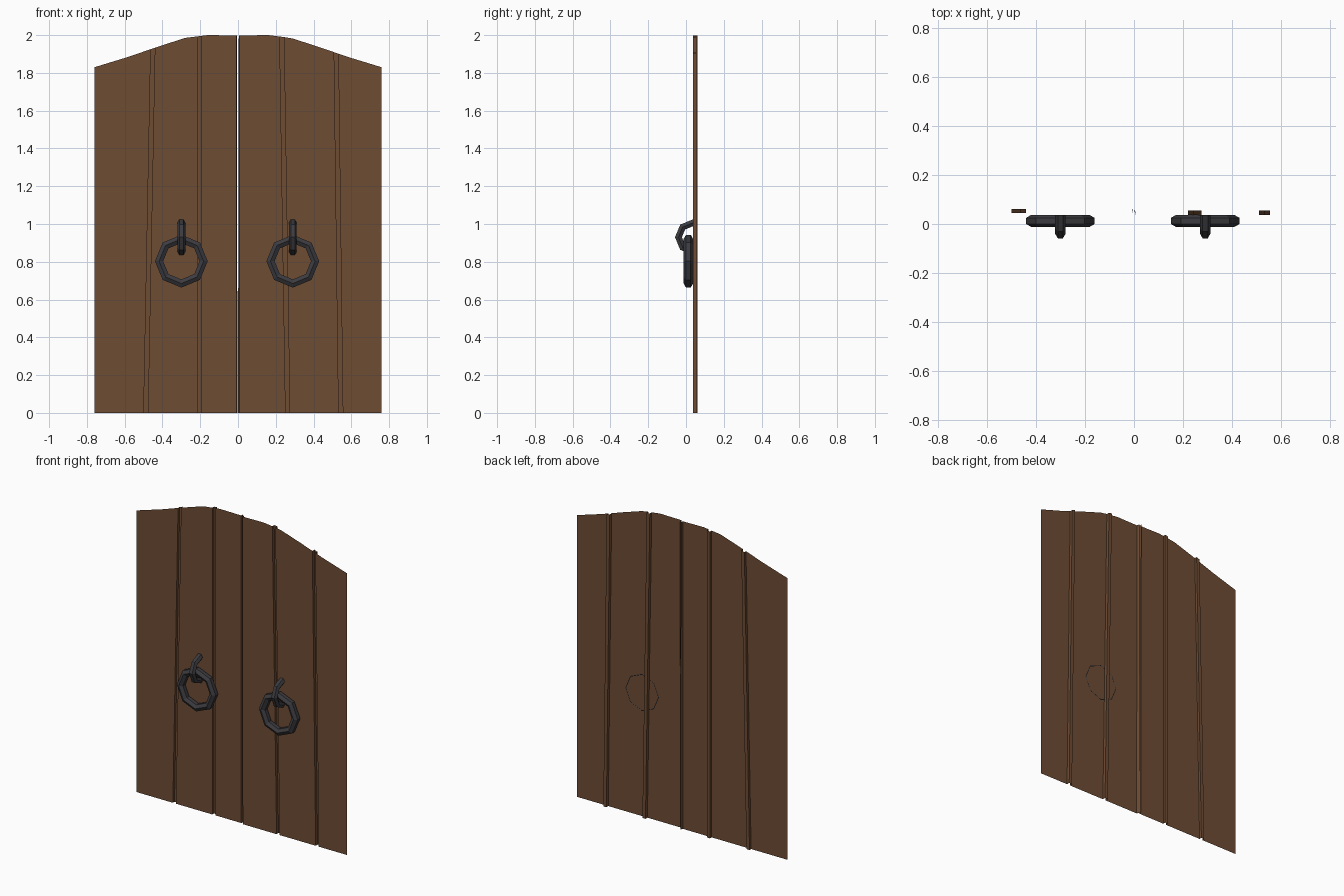
import bpy, bmesh
from math import sin, cos, pi

if "Cube" in bpy.data.objects:
    bpy.data.objects.remove(bpy.data.objects["Cube"])


def material(name, rgb):
    m = bpy.data.materials.new(name)
    m.diffuse_color = (*rgb, 1)
    m.use_nodes = True
    m.node_tree.nodes["Principled BSDF"].inputs["Base Color"].default_value = m.diffuse_color
    return m


WOOD = material("brown_wood", (0.155, 0.072, 0.034))
IRON = material("dark_iron", (0.045, 0.045, 0.052))

# Arched top edge: half-width against height
ARCH = [(0, 1.998), (0.16, 2.0), (0.28, 1.985), (0.42, 1.94), (0.58, 1.885), (0.76, 1.83)]


def top_z(x):
    x = abs(x)
    for (xa, za), (xb, zb) in zip(ARCH, ARCH[1:]):
        if x <= xb:
            return za + (zb - za) * (x - xa) / (xb - xa)
    return ARCH[-1][1]


def make_object(name, bm, mat):
    me = bpy.data.meshes.new(name)
    bm.to_mesh(me)
    bm.free()
    me.materials.append(mat)
    ob = bpy.data.objects.new(name, me)
    bpy.context.collection.objects.link(ob)
    return ob


def door_leaf(name, columns, y_front, y_back):
    """Pleated sheet; each column is (x at bottom, x at top, recessed?)."""
    bm = bmesh.new()
    pairs = []
    for xb, xt, recessed in columns:
        y = y_back if recessed else y_front
        pairs.append((bm.verts.new((xb, y, 0)), bm.verts.new((xt, y, top_z(xt)))))
    for (b0, t0), (b1, t1) in zip(pairs, pairs[1:]):
        bm.faces.new((b0, b1, t1, t0))
    return make_object(name, bm, WOOD)


def groove(xb, xt, w=0.022):
    """Square channel between two planks."""
    l, r = (xb - w / 2, xt - w / 2), (xb + w / 2, xt + w / 2)
    return [(*l, 0), (*l, 1), (*r, 1), (*r, 0)]


def plain(*xs):
    return [(x, x, 0) for x in xs]


def bent_bar(name, centre, axis, radius, thick, start, steps, closed):
    """Six-sided bar swept round an octagon about the given axis."""
    bm = bmesh.new()
    cx, cy, cz = centre
    loops = []
    for i in range(steps if closed else steps + 1):
        a = start + i * pi / 4
        loop = []
        for j in range(6):
            t = j * pi / 3
            rad, ax = radius + thick * sin(t), thick * cos(t)
            if axis == "y":
                co = (cx + rad * cos(a), cy + ax, cz + rad * sin(a))
            else:
                co = (cx + ax, cy + rad * cos(a), cz + rad * sin(a))
            loop.append(bm.verts.new(co))
        loops.append(loop)
    following = loops[1:] + loops[:1] if closed else loops[1:]
    for p, q in zip(loops, following):
        for j in range(6):
            k = (j + 1) % 6
            bm.faces.new((p[j], p[k], q[k], q[j]))
    bmesh.ops.recalc_face_normals(bm, faces=bm.faces)
    return make_object(name, bm, IRON)


# Door leaves: planks, channels and a returned edge at the centre gap
door_leaf("left_door",
          plain(-0.76, -0.58) + groove(-0.488, -0.451) + plain(-0.42, -0.28)
          + groove(-0.204, -0.204) + plain(-0.16)
          + [(-0.008, -0.008, 0), (-0.003, -0.006, 1)], 0.044, 0.061)
door_leaf("right_door",
          [(0.0, 0.004, 1), (0.009, 0.008, 0)] + plain(0.16)
          + groove(0.263, 0.232) + plain(0.28 + 0.01, 0.42)
          + groove(0.544, 0.520) + plain(0.58, 0.76), 0.036, 0.056)

# Ring pulls and the staples that hold them
for side, x in (("left", -0.30), ("right", 0.29)):
    bent_bar(side + "_ring", (x, 0.0125, 0.803), "y", 0.118, 0.025, 0, 8, True)
    bent_bar(side + "_staple", (x, 0.036, 0.93), "x", 0.076, 0.021, pi / 2, 4, False)
